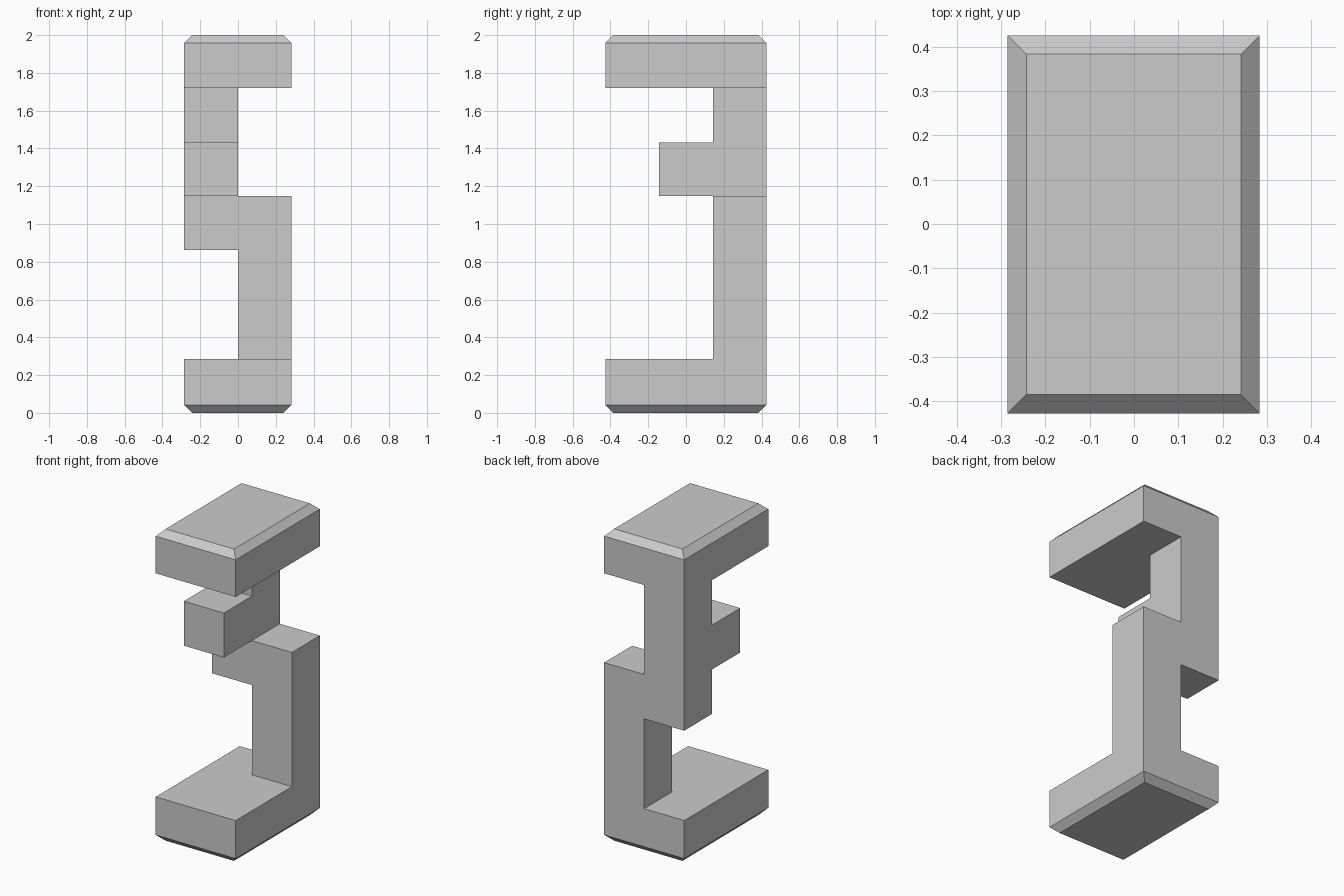
import bpy
import bmesh
import math
from itertools import product

cube = bpy.data.objects.get("Cube")
if cube:
    bpy.data.objects.remove(cube, do_unlink=True)

# Material
grey = bpy.data.materials.new("plain_grey")
grey.use_nodes = True
colour = (0.6, 0.6, 0.6, 1)
grey.diffuse_color = colour
grey.node_tree.nodes["Principled BSDF"].inputs["Base Color"].default_value = colour

# Grid planes that divide the stick into unit cells
planes = (
    (-0.285, -0.001, 0.283),
    (-0.427, -0.142, 0.142, 0.425),
    (0, 0.286, 0.575, 0.862, 1.147, 1.432, 1.72, 2),
)
CHAMFER = 0.042


def block(xs, ys, zs):
    return set(product(xs, ys, zs))


# Filled cells: two end plates, two offset posts and the peg
bottom_plate = block(range(2), range(3), [0])
top_plate = block(range(2), range(3), [6])
lower_post = block([1], [2], range(1, 4))
upper_post = block([0], [2], range(3, 6))
peg = block([0], [1], [4])
cells = bottom_plate | top_plate | lower_post | upper_post | peg

bm = bmesh.new()
verts = {}


def corner(index):
    if index not in verts:
        verts[index] = bm.verts.new([planes[a][index[a]] for a in range(3)])
    return verts[index]


# Outer skin: one face wherever a filled cell meets an empty one
for cell in sorted(cells):
    for axis, side in product(range(3), (0, 1)):
        neighbour = list(cell)
        neighbour[axis] += 2 * side - 1
        if tuple(neighbour) in cells:
            continue
        u, v = (axis + 1) % 3, (axis + 2) % 3
        ring = []
        for du, dv in ((0, 0), (1, 0), (1, 1), (0, 1)):
            index = list(cell)
            index[axis] += side
            index[u] += du
            index[v] += dv
            ring.append(corner(tuple(index)))
        bm.faces.new(ring if side else ring[::-1])

# Merge coplanar faces, then chamfer the rims of both ends
bmesh.ops.dissolve_limit(bm, angle_limit=math.radians(1),
                         verts=bm.verts[:], edges=bm.edges[:])
rims = [e for e in bm.edges
        if all(v.co.z < 0.001 for v in e.verts) or all(v.co.z > 1.999 for v in e.verts)]
bmesh.ops.bevel(bm, geom=rims, offset=CHAMFER, offset_type='OFFSET',
                segments=1, profile=0.5, affect='EDGES')
bmesh.ops.recalc_face_normals(bm, faces=bm.faces[:])

mesh = bpy.data.meshes.new("notched_stick")
bm.to_mesh(mesh)
bm.free()
mesh.materials.append(grey)
stick = bpy.data.objects.new("notched_stick", mesh)
bpy.context.collection.objects.link(stick)
